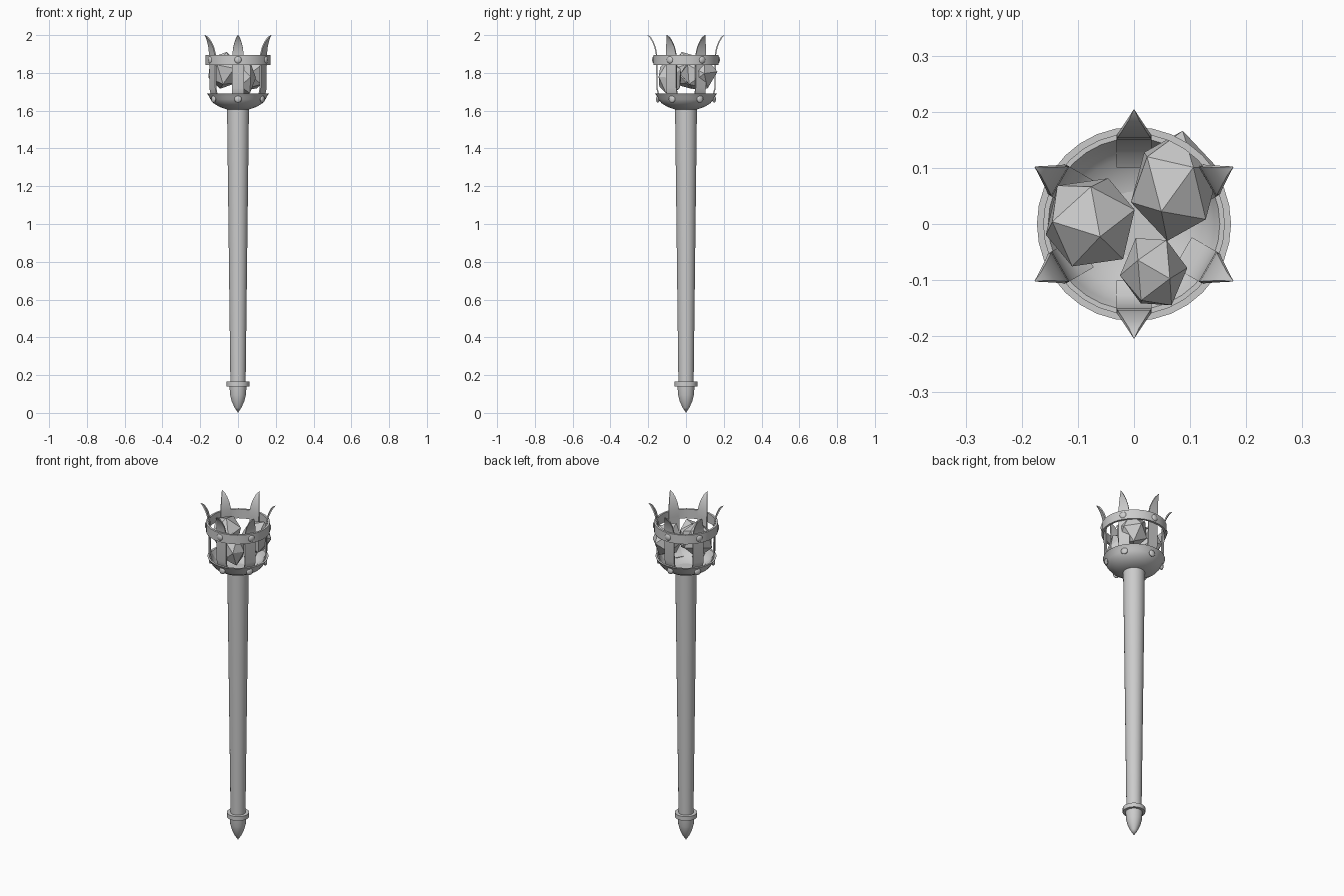
import bpy, bmesh, math
from mathutils import Matrix, Vector

if "Cube" in bpy.data.objects:
    bpy.data.objects.remove(bpy.data.objects["Cube"])


def finish(name, bm, smooth=True):
    bmesh.ops.recalc_face_normals(bm, faces=bm.faces)
    me = bpy.data.meshes.new(name)
    bm.to_mesh(me)
    bm.free()
    ob = bpy.data.objects.new(name, me)
    bpy.context.collection.objects.link(ob)
    if smooth:
        bpy.ops.object.select_all(action='DESELECT')
        ob.select_set(True)
        bpy.context.view_layer.objects.active = ob
        bpy.ops.object.shade_smooth_by_angle(angle=math.radians(35))
    return ob


def lathe(name, profile, closed=False, n=32):
    """Spin a (radius, z) profile around the z axis."""
    bm = bmesh.new()
    vs = [bm.verts.new((r, 0, z)) for r, z in profile]
    pairs = list(zip(vs, vs[1:])) + ([(vs[-1], vs[0])] if closed else [])
    edges = [bm.edges.new(p) for p in pairs]
    bmesh.ops.spin(bm, geom=vs + edges, cent=(0, 0, 0), axis=(0, 0, 1),
                   angle=math.tau, steps=n, use_duplicate=False)
    bmesh.ops.remove_doubles(bm, verts=bm.verts, dist=1e-5)
    return finish(name, bm)


# handle, its collar and pointed foot
lathe("shaft", [(0, 0.13), (0.04, 0.13), (0.058, 1.62), (0, 1.62)])
lathe("collar", [(0.035, 0.14), (0.06, 0.14), (0.06, 0.165), (0.035, 0.165)], True)
lathe("pommel", [(0, 0.0), (0.018, 0.028), (0.033, 0.06), (0.042, 0.095),
                 (0.045, 0.142), (0, 0.142)])

# hollow bowl and upper band
lathe("bowl", [(0, 1.607), (0.06, 1.607), (0.098, 1.620), (0.128, 1.638),
               (0.146, 1.660), (0.153, 1.676), (0.165, 1.692),
               (0.153, 1.692), (0.144, 1.676), (0.136, 1.662),
               (0.118, 1.645), (0.09, 1.629), (0.055, 1.618), (0, 1.616)])
lathe("upper_band", [(0.161, 1.842), (0.173, 1.842), (0.173, 1.896), (0.161, 1.896)], True)

# six flaring prongs: (radius, z, half width)
path = [(0.105, 1.636, 0.031), (0.132, 1.655, 0.031), (0.149, 1.685, 0.031),
        (0.157, 1.72, 0.031), (0.158, 1.86, 0.031), (0.160, 1.90, 0.030),
        (0.167, 1.935, 0.025), (0.179, 1.965, 0.017), (0.191, 1.985, 0.009),
        (0.204, 2.0, 0.0008)]
for k in range(6):
    rot = Matrix.Rotation(math.radians(60 * k + 90), 4, 'Z')
    bm = bmesh.new()
    rings = []
    for i, (r, z, w) in enumerate(path):
        a, b = path[max(i - 1, 0)], path[min(i + 1, len(path) - 1)]
        t = Vector((b[0] - a[0], 0, b[1] - a[1])).normalized()
        inward = Vector((-t.z, 0, t.x)) * (0.007 if i < 9 else 0.001)
        p = Vector((r, 0, z))
        side = Vector((0, w, 0))
        rings.append([bm.verts.new(rot @ q) for q in
                      (p - side, p + side, p + side + inward, p - side + inward)])
    for a, b in zip(rings, rings[1:]):
        for j in range(4):
            bm.faces.new((a[j], a[(j + 1) % 4], b[(j + 1) % 4], b[j]))
    bm.faces.new(rings[0])
    bm.faces.new(rings[-1])
    finish(f"prong_{k + 1}", bm)

    # a rivet on the band and on the bowl for each prong
    for part, r, z in (("band", 0.170, 1.869), ("bowl", 0.149, 1.661)):
        bm = bmesh.new()
        bmesh.ops.create_uvsphere(bm, u_segments=16, v_segments=10, radius=0.019,
                                  matrix=rot @ Matrix.Translation((r, 0, z))
                                  @ Matrix.Diagonal((0.5, 1, 1, 1)))
        finish(f"{part}_rivet_{k + 1}", bm)

# three faceted coals: centre, scale, turn
coals = [((-0.078, 0.003, 1.813), (0.085, 0.085, 0.1), (0.3, 0.2, 0.4)),
         ((0.073, 0.068, 1.80), (0.079, 0.096, 0.096), (0.5, -0.3, 0.9)),
         ((0.035, -0.085, 1.775), (0.058, 0.068, 0.095), (0.2, 0.5, 0.1))]
for k, (c, s, turn) in enumerate(coals):
    bm = bmesh.new()
    bmesh.ops.create_icosphere(bm, subdivisions=1, radius=1.04)
    m = Matrix.Translation(c) @ Matrix.Diagonal((*s, 1))
    for axis, a in zip("XYZ", turn):
        m = m @ Matrix.Rotation(a, 4, axis)
    bmesh.ops.transform(bm, matrix=m, verts=bm.verts)
    finish(f"coal_{k + 1}", bm, smooth=False)
